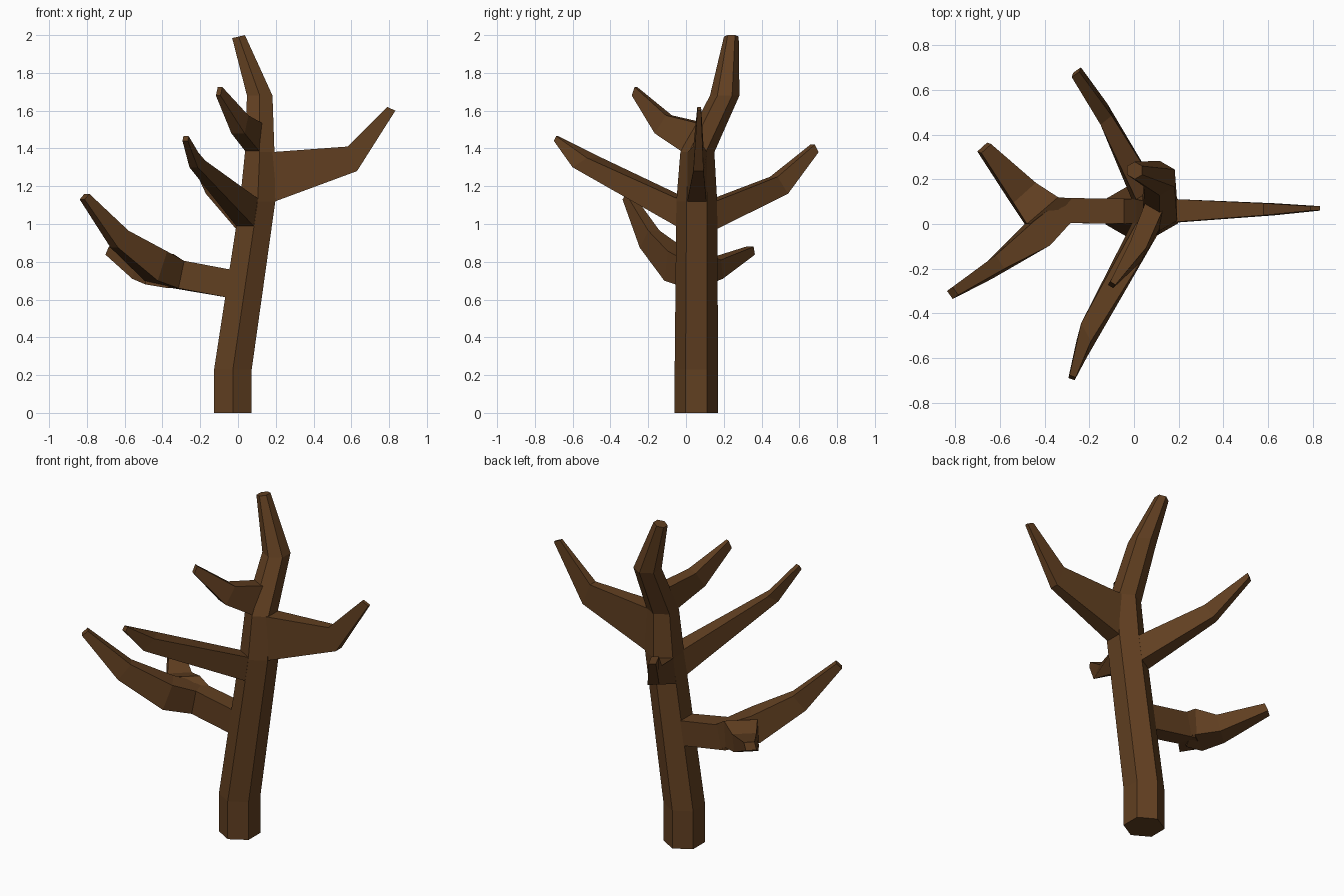
import bpy, bmesh, math
from mathutils import Vector

bark = bpy.data.materials.new("bark")
bark.diffuse_color = (0.12, 0.05, 0.015, 1)


def loft(name, rings):
    """Join equal-sided rings of points into a closed, flat-shaded limb."""
    bm = bmesh.new()
    loops = [[bm.verts.new(p) for p in ring] for ring in rings]
    n = len(loops[0])
    for a, b in zip(loops, loops[1:]):
        for i in range(n):
            j = (i + 1) % n
            bm.faces.new((a[i], a[j], b[j], b[i]))
    bm.faces.new(loops[0][::-1])
    bm.faces.new(loops[-1])
    bmesh.ops.recalc_face_normals(bm, faces=bm.faces)
    mesh = bpy.data.meshes.new(name)
    bm.to_mesh(mesh)
    bm.free()
    mesh.materials.append(bark)
    bpy.context.collection.objects.link(bpy.data.objects.new(name, mesh))


def branch(name, *sections):
    """Four-sided limb: each section is top middle, bottom middle, half width vector."""
    rings = []
    for top, bottom, side in sections:
        t, b, s = Vector(top), Vector(bottom), Vector((*side, 0))
        rings.append([t - s, t + s, b + s, b - s])
    loft(name, rings)


def hexagon(x, y, z, r, tilt=0):
    return [(x + r * math.cos(a), y + r * math.sin(a), z + tilt * math.cos(a))
            for a in (math.radians(30 + 60 * i) for i in range(6))]


# Six-sided trunk, bending at the top
loft("trunk", [hexagon(-.027, .055, 0, .115), hexagon(-.027, .055, .23, .115),
               hexagon(.104, .057, 1.12, .108), hexagon(.115, .06, 1.38, .09),
               hexagon(.115, .205, 1.68, .078), hexagon(.003, .24, 1.992, .039, .009)])

# Right branch
branch("right_branch",
       ((.17, .06, 1.38), (.17, .057, 1.11), (0, .052)),
       ((.58, .066, 1.41), (.63, .066, 1.28), (0, .027)),
       ((.79, .07, 1.62), (.833, .07, 1.60), (0, .01)))

# Front and back branches
branch("front_branch",
       ((.065, -.01, 1.13), (.045, -.01, .98), (.047, -.027)),
       ((-.215, -.485, 1.35), (-.235, -.56, 1.30), (.022, -.04)),
       ((-.275, -.682, 1.465), (-.28, -.695, 1.44), (.014, -.005)))
branch("back_branch",
       ((.06, .13, 1.12), (.04, .13, .97), (.047, .027)),
       ((-.125, .465, 1.25), (-.145, .52, 1.16), (.025, .02)),
       ((-.262, .67, 1.42), (-.255, .69, 1.38), (.017, .012)))

# Upper front branch
branch("upper_front_branch",
       ((.09, .08, 1.535), (.08, .005, 1.38), (.037, -.022)),
       ((.02, -.09, 1.575), (0, -.15, 1.48), (.035, -.016)),
       ((-.095, -.265, 1.725), (-.105, -.28, 1.68), (.012, -.007)))

# Left branch, continuing into its front fork
branch("left_branch",
       ((-.02, .058, .755), (-.05, .058, .61), (0, -.056)),
       ((-.30, .06, .805), (-.33, .06, .66), (.015, -.056)),
       ((-.41, -.04, .855), (-.46, -.06, .70), (.035, -.055)),
       ((-.60, -.17, .965), (-.655, -.215, .875), (.02, -.03)),
       ((-.80, -.30, 1.16), (-.825, -.318, 1.13), (.013, -.018)))

# Back fork of the left branch
branch("left_back_fork",
       ((-.31, .06, .80), (-.34, .06, .66), (.03, .055)),
       ((-.41, .06, .84), (-.42, .06, .68), (.07, .06)),
       ((-.49, .14, .81), (-.51, .15, .71), (.05, .045)),
       ((-.662, .338, .88), (-.68, .345, .838), (.022, .02)))
